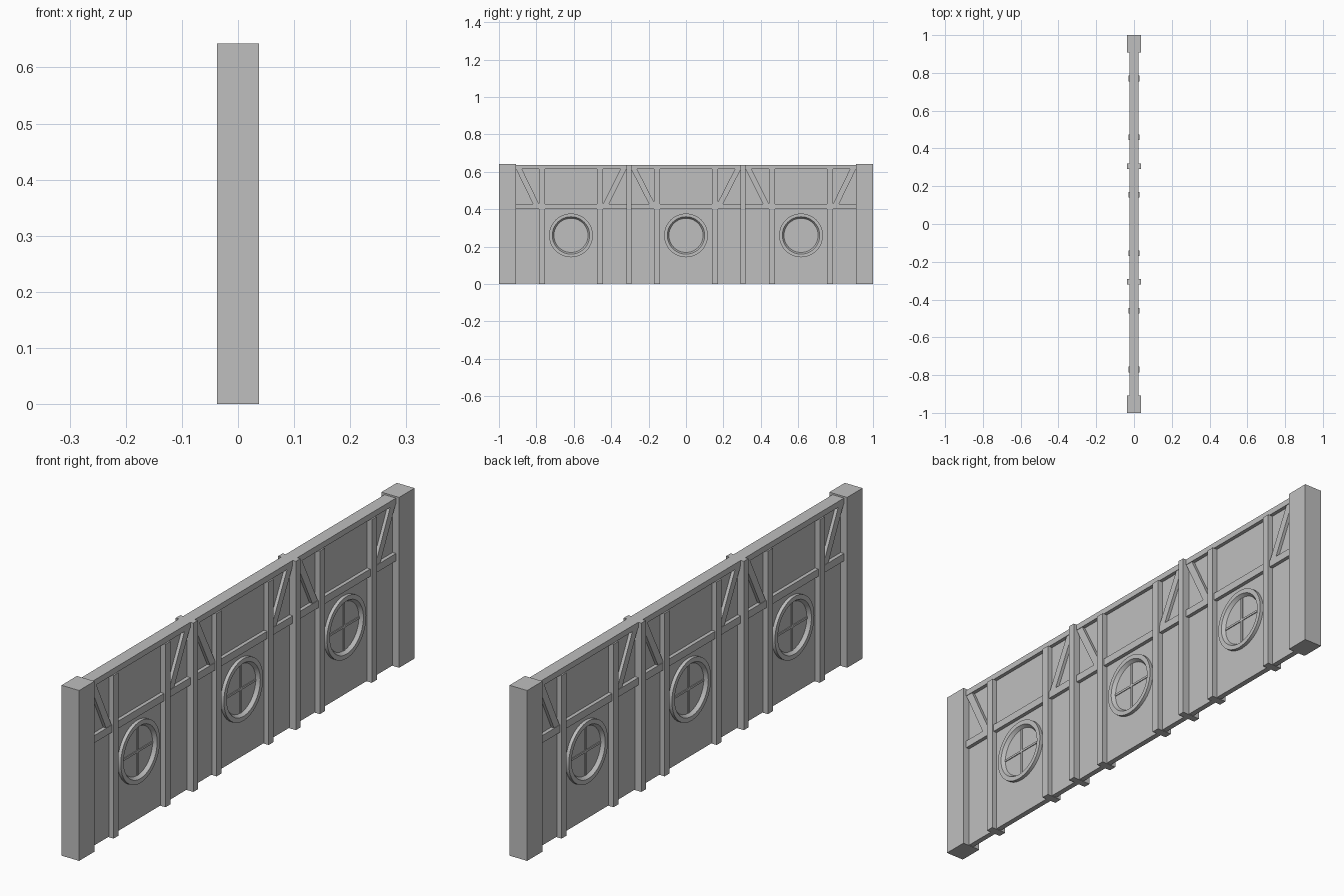
import bpy, bmesh, math
from mathutils import Matrix, Vector

cube = bpy.data.objects.get("Cube")
if cube:
    bpy.data.objects.remove(cube)

grey = bpy.data.materials.new("plain grey")
grey.use_nodes = True
colour = (0.52, 0.52, 0.52, 1)
grey.diffuse_color = colour
grey.node_tree.nodes["Principled BSDF"].inputs["Base Color"].default_value = colour

PANEL = 0.01     # half thickness of the wall panel
BEAM = 0.024     # half thickness of rails and braces
POST = 0.03      # half thickness of thin posts
PILLAR = 0.037   # half thickness of pillars and main posts
TOP, BEAM_LOW, RAIL_TOP, RAIL_LOW = 0.637, 0.615, 0.428, 0.4


def finish(name, bm):
    bmesh.ops.recalc_face_normals(bm, faces=bm.faces)
    mesh = bpy.data.meshes.new(name)
    bm.to_mesh(mesh)
    bm.free()
    mesh.materials.append(grey)
    obj = bpy.data.objects.new(name, mesh)
    bpy.context.collection.objects.link(obj)
    return obj


def slab(name, outline, half):
    """Extrude an outline in the y-z plane through the wall thickness."""
    bm = bmesh.new()
    face = bm.faces.new([bm.verts.new((-half, y, z)) for y, z in outline])
    moved = bmesh.ops.extrude_face_region(bm, geom=[face])["geom"]
    verts = [v for v in moved if isinstance(v, bmesh.types.BMVert)]
    bmesh.ops.translate(bm, verts=verts, vec=(2 * half, 0, 0))
    if not face.is_valid or len(bm.faces) < len(outline) + 2:
        bm.faces.new([v for v in bm.verts if v not in verts])
    return finish(name, bm)


def box(name, y0, y1, z0, z1, half):
    return slab(name, [(y0, z0), (y1, z0), (y1, z1), (y0, z1)], half)


def window_ring(name, y, z, side):
    """Round frame with a sloped inner edge, turned around the x axis."""
    bm = bmesh.new()
    profile = [(0.117, 0.005), (0.117, 0.023), (0.1, 0.023), (0.088, 0.005)]
    verts = [bm.verts.new((side * x, 0, r)) for r, x in profile]
    edges = [bm.edges.new(pair) for pair in zip(verts, verts[1:])]
    bmesh.ops.spin(bm, geom=verts + edges, cent=(0, 0, 0), axis=(1, 0, 0),
                   angle=math.tau, steps=48)
    bmesh.ops.remove_doubles(bm, verts=bm.verts, dist=0.0001)
    bmesh.ops.translate(bm, verts=bm.verts, vec=(0, y, z))
    obj = finish(name, bm)
    bpy.ops.object.select_all(action='DESELECT')
    obj.select_set(True)
    bpy.context.view_layer.objects.active = obj
    bpy.ops.object.shade_smooth_by_angle(angle=math.radians(25))


# Wall panel and long horizontal timbers
box("wall_panel", -0.95, 0.95, 0.002, 0.63, PANEL)
box("top_beam", -0.91, 0.91, BEAM_LOW, TOP, BEAM)
box("middle_rail", -0.91, 0.91, RAIL_LOW, RAIL_TOP, BEAM)

# Mirrored uprights
for s, end in ((-1, "front"), (1, "back")):
    box(end + "_pillar", s * 0.908, s, 0, 0.643, PILLAR)
    box(end + "_main_post", s * 0.292, s * 0.319, 0, TOP, PILLAR)
    for i, y in enumerate((0.155, 0.46, 0.77)):
        box(f"{end}_thin_post_{i + 1}", s * (y - 0.015), s * (y + 0.015), 0, BEAM_LOW, POST)
    # Slanted braces, leaning away from the thin posts
    for i, (low, high) in enumerate(((0.182, 0.278), (0.428, 0.334), (0.802, 0.893))):
        w = 0.016
        slab(f"{end}_brace_{i + 1}",
             [(s * (low - w), RAIL_TOP), (s * (low + w), RAIL_TOP),
              (s * (high + w), BEAM_LOW), (s * (high - w), BEAM_LOW)], 0.022)

# Round windows with crossed glazing bars
for y, place in ((-0.615, "front"), (0, "centre"), (0.615, "back")):
    z = 0.26
    for side, face in ((1, "left"), (-1, "right")):
        window_ring(f"{place}_window_ring_{face}", y, z, side)
    box(place + "_window_upright_bar", y - 0.004, y + 0.004, z - 0.09, z + 0.09, 0.013)
    box(place + "_window_cross_bar", y - 0.09, y + 0.09, z - 0.004, z + 0.004, 0.013)
